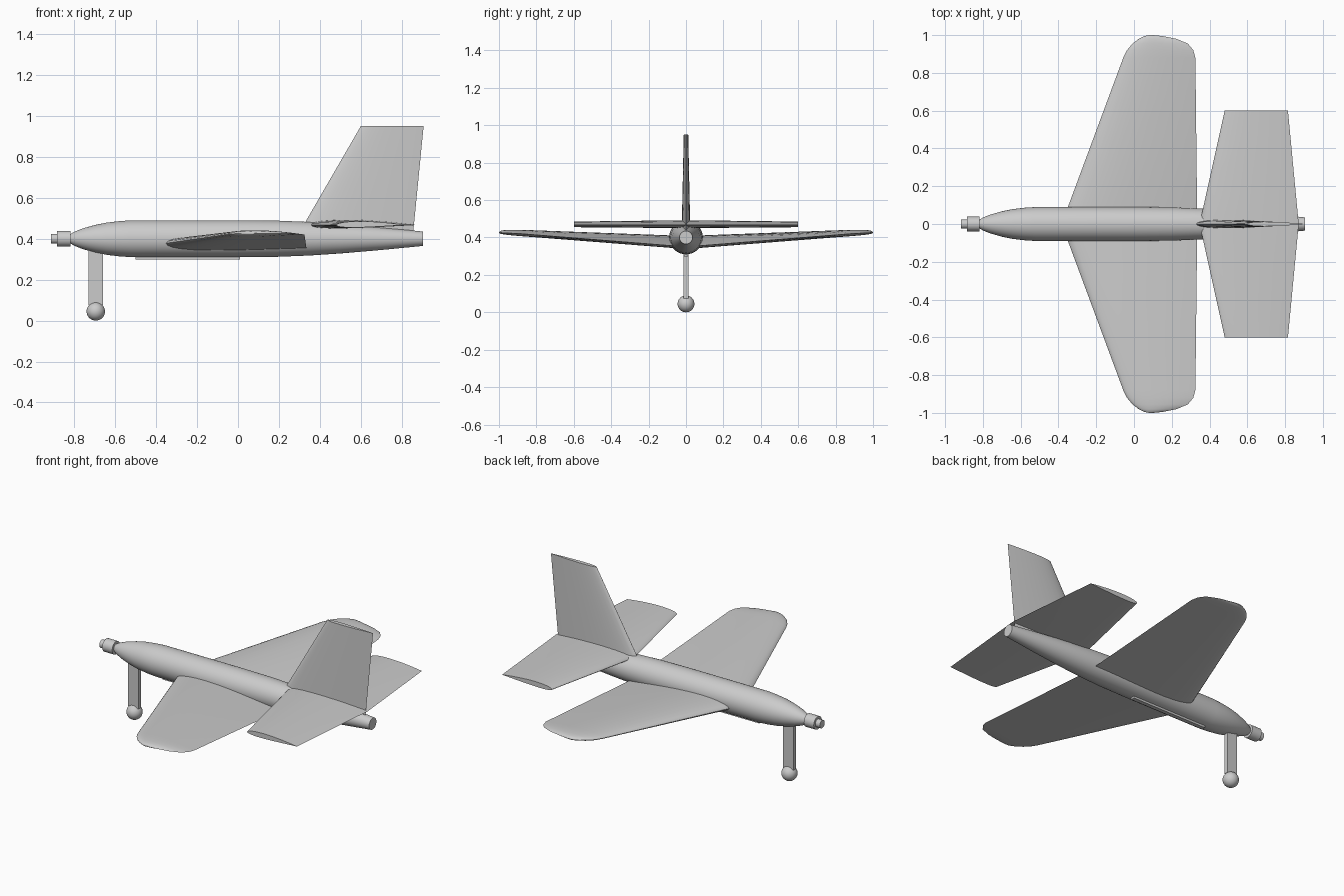
import bpy, bmesh, math
from mathutils import Matrix, Vector

cube = bpy.data.objects.get("Cube")
if cube:
    bpy.data.objects.remove(cube)

GREY = (0.6, 0.6, 0.6, 1)
grey = bpy.data.materials.new("light grey")
grey.use_nodes = True
grey.diffuse_color = GREY
grey.node_tree.nodes["Principled BSDF"].inputs["Base Color"].default_value = GREY
AXIS_Z = 0.4


def finish(name, bm, smooth=35):
    """Turn a bmesh into a named, shaded object."""
    bmesh.ops.recalc_face_normals(bm, faces=bm.faces[:])
    mesh = bpy.data.meshes.new(name)
    bm.to_mesh(mesh)
    bm.free()
    mesh.materials.append(grey)
    ob = bpy.data.objects.new(name, mesh)
    bpy.context.collection.objects.link(ob)
    bpy.ops.object.select_all(action="DESELECT")
    ob.select_set(True)
    bpy.context.view_layer.objects.active = ob
    bpy.ops.object.shade_smooth_by_angle(angle=math.radians(smooth))
    return ob


def loft(name, rings, smooth=35):
    """Skin equal-length rings of points and cap both ends."""
    bm = bmesh.new()
    loops = [[bm.verts.new(p) for p in ring] for ring in rings]
    n = len(loops[0])
    for a, b in zip(loops, loops[1:]):
        for i in range(n):
            j = (i + 1) % n
            bm.faces.new((a[i], a[j], b[j], b[i]))
    bm.faces.new(loops[0])
    bm.faces.new(loops[-1])
    return finish(name, bm, smooth)


def turned(name, profile, sides=48):
    """Round body along x from (x, radius) pairs."""
    angles = [2 * math.pi * i / sides for i in range(sides)]
    return loft(name, [[(x, r * math.cos(a), AXIS_Z + r * math.sin(a))
                        for a in angles] for x, r in profile])


def airfoil(camber, steps=14):
    """Unit chord outline: (chord position, height in thicknesses, camber)."""
    ts = [(1 - math.cos(math.pi * i / steps)) / 2 for i in range(steps + 1)]

    def half(t):
        return 5 * (0.2969 * t**0.5 - 0.126 * t - 0.3516 * t**2
                    + 0.2843 * t**3 - 0.1036 * t**4)
    upper = [(t, half(t) + camber * 4 * t * (1 - t)) for t in reversed(ts)]
    lower = [(t, -half(t) + camber * 4 * t * (1 - t)) for t in ts[1:-1]]
    return upper + lower


def box(name, lo, hi):
    bm = bmesh.new()
    lo, hi = Vector(lo), Vector(hi)
    bmesh.ops.create_cube(bm, size=1, matrix=Matrix.Translation((lo + hi) / 2)
                          @ Matrix.Diagonal((*(hi - lo), 1)))
    return finish(name, bm)


def mirrored(sections):
    return [(-s[0], *s[1:]) for s in reversed(sections) if s[0] > 0] + sections


# Fuselage and nose hub
turned("fuselage", [(-0.82, 0.022), (-0.8, 0.034), (-0.76, 0.05), (-0.7, 0.067),
                    (-0.64, 0.079), (-0.58, 0.086), (-0.52, 0.09), (0, 0.09),
                    (0.2, 0.088), (0.35, 0.082), (0.5, 0.072), (0.7, 0.055),
                    (0.905, 0.035)])
turned("nose_hub", [(-0.885, 0.039), (-0.818, 0.039)], 32)
turned("nose_shaft", [(-0.915, 0.024), (-0.8, 0.024)], 32)

# Main wing: span, leading x, trailing x, leading z, trailing z, thickness
wing = [(0, -0.38, 0.335, 0.373, 0.35, 0.068),
        (0.09, -0.35, 0.334, 0.378, 0.357, 0.066),
        (0.88, -0.057, 0.325, 0.421, 0.42, 0.034),
        (0.92, -0.037, 0.314, 0.423, 0.422, 0.031),
        (0.955, -0.008, 0.285, 0.425, 0.424, 0.027),
        (0.98, 0.025, 0.225, 0.426, 0.425, 0.021),
        (0.995, 0.055, 0.15, 0.426, 0.426, 0.013),
        (1.0, 0.08, 0.1, 0.426, 0.426, 0.004)]
loft("main_wing", [[(a + (b - a) * t, y, za + (zb - za) * t + h * th)
                    for t, h in airfoil(0.12)]
                   for y, a, b, za, zb, th in mirrored(wing)])

# Tailplane: span, leading x, trailing x, thickness
tail = [(0, 0.347, 0.872, 0.042), (0.6, 0.48, 0.815, 0.03)]
loft("tailplane", [[(a + (b - a) * t, y, 0.467 + h * th)
                    for t, h in airfoil(0.12)]
                   for y, a, b, th in mirrored(tail)])

# Upright fin: height, leading x, trailing x, thickness
fin = [(0.44, 0.305, 0.857, 0.046), (0.95, 0.6, 0.907, 0.024)]
loft("fin", [[(a + (b - a) * t, h * th, z) for t, h in airfoil(0)]
             for z, a, b, th in fin])

# Nose leg, ball wheel and belly skid
box("nose_leg", (-0.73, -0.013, 0.075), (-0.66, 0.013, 0.36))
bm = bmesh.new()
bmesh.ops.create_uvsphere(bm, u_segments=32, v_segments=20, radius=0.045,
                          matrix=Matrix.Translation((-0.695, 0, 0.045)))
finish("ball_wheel", bm)
box("belly_skid", (-0.5, -0.012, 0.298), (0.01, 0.012, 0.33))
